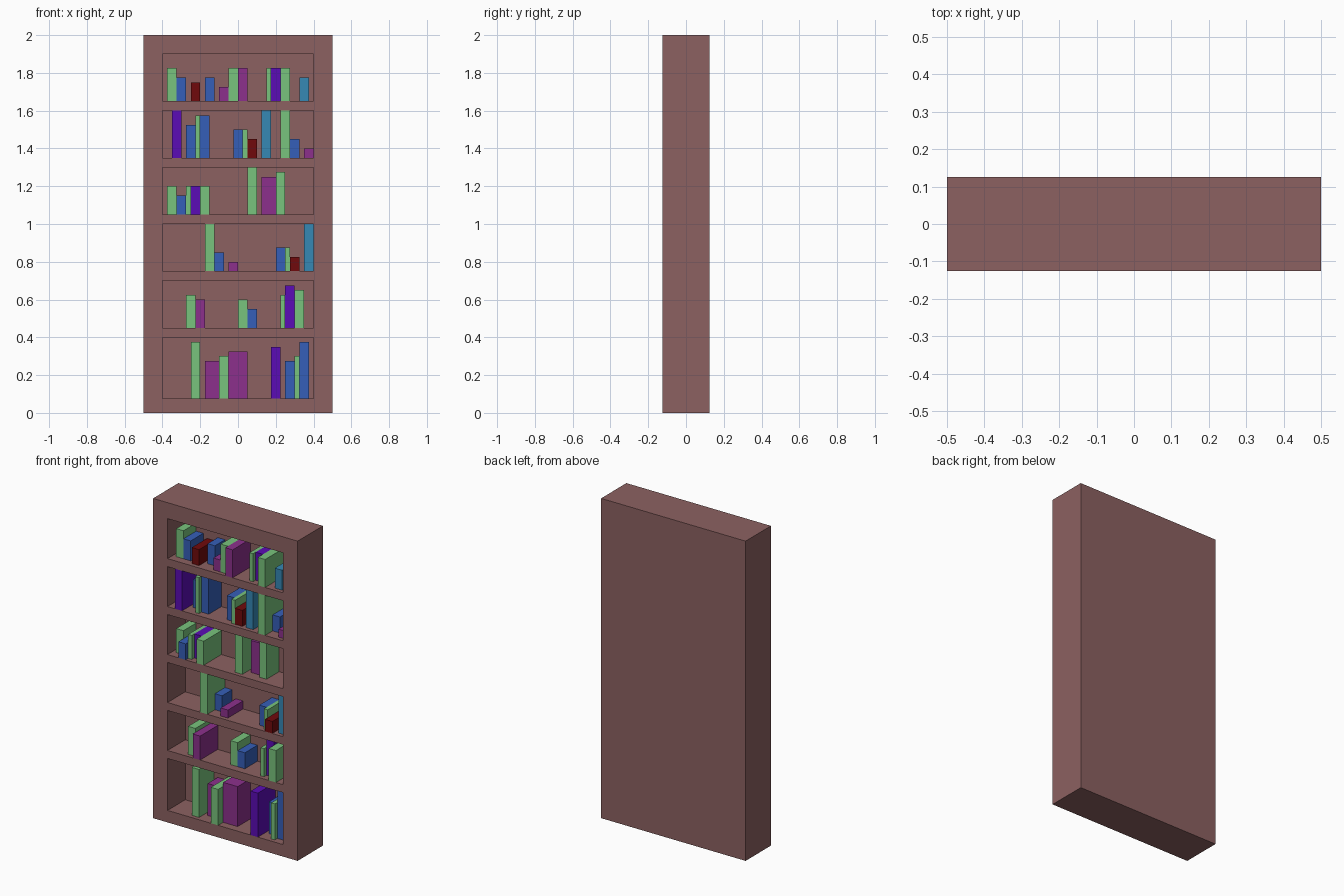
import bpy
import bmesh
from mathutils import Vector

cube = bpy.data.objects.get("Cube")
if cube:
    bpy.data.objects.remove(cube, do_unlink=True)

UNIT = 0.025        # every board and book snaps to this step
FRONT = -0.125      # front plane of the case
RECESS = 7 * UNIT   # depth of the shelf openings
SHELVES = {         # floor and ceiling of each opening, in steps
    "bottom": (3, 16), "second": (18, 28), "third": (30, 40),
    "fourth": (42, 52), "fifth": (54, 64), "top": (66, 76),
}


def linear(c):
    c /= 255
    return c / 12.92 if c <= 0.04045 else ((c + 0.055) / 1.055) ** 2.4


def make_material(name, red, green, blue):
    mat = bpy.data.materials.new(name)
    colour = (linear(red), linear(green), linear(blue), 1)
    mat.diffuse_color = colour
    mat.use_nodes = True
    mat.node_tree.nodes["Principled BSDF"].inputs["Base Color"].default_value = colour
    return mat


materials = {
    "wood": make_material("brown wood", 140, 97, 97),
    "green": make_material("green cover", 121, 196, 125),
    "blue": make_material("blue cover", 53, 95, 184),
    "purple": make_material("purple cover", 140, 48, 140),
    "violet": make_material("violet cover", 91, 12, 182),
    "red": make_material("dark red cover", 112, 10, 12),
    "teal": make_material("light blue cover", 54, 136, 181),
}


def box_mesh(low, high):
    low, high = Vector(low), Vector(high)
    bm = bmesh.new()
    bmesh.ops.create_cube(bm, size=1)
    bmesh.ops.scale(bm, vec=high - low, verts=bm.verts)
    bmesh.ops.translate(bm, vec=(low + high) / 2, verts=bm.verts)
    return bm


def add_object(name, bm, colour):
    mesh = bpy.data.meshes.new(name)
    bm.to_mesh(mesh)
    bm.free()
    mesh.materials.append(materials[colour])
    obj = bpy.data.objects.new(name, mesh)
    bpy.context.collection.objects.link(obj)
    return obj


# Case: a solid block whose front is divided, then pushed in at each opening
case = box_mesh((-0.5, FRONT, 0), (0.5, -FRONT, 2))


def cut(point, normal):
    bmesh.ops.bisect_plane(case, geom=case.verts[:] + case.edges[:] + case.faces[:],
                           plane_co=point, plane_no=normal)


for side in (-1, 1):
    cut((side * 0.4, 0, 0), (1, 0, 0))
for limits in SHELVES.values():
    for level in limits:
        cut((0, 0, level * UNIT), (0, 0, 1))


def is_opening(face):
    centre = face.calc_center_median()
    return (face.normal.y < -0.9 and abs(centre.x) < 0.4 and
            any(a * UNIT < centre.z < b * UNIT for a, b in SHELVES.values()))


case.normal_update()
openings = [f for f in case.faces if is_opening(f)]
bmesh.ops.inset_individual(case, faces=openings, thickness=0, depth=-RECESS)
add_object("bookcase_frame", case, "wood")


# Books: left edge, height and setback from the front, all in steps
def fill_shelf(shelf, *books):
    floor = SHELVES[shelf][0]
    for number, (colour, left, height, setback, *width) in enumerate(books, 1):
        right = left + (width[0] if width else 2)
        bm = box_mesh((left * UNIT, FRONT + setback * UNIT, floor * UNIT),
                      (right * UNIT, FRONT + RECESS, (floor + height) * UNIT))
        add_object(f"{shelf}_shelf_{colour}_book_{number}", bm, colour)


fill_shelf("bottom",
           ("green", -10, 12, 1), ("purple", -7, 8, 3, 3), ("green", -4, 9, 0),
           ("purple", -2, 10, 2, 4), ("violet", 7, 11, 0), ("blue", 10, 8, 3),
           ("green", 12, 9, 1, 1), ("blue", 13, 12, 2))
fill_shelf("second",
           ("green", -11, 7, 1), ("purple", -9, 6, 0), ("green", 0, 6, 2),
           ("blue", 2, 4, 2), ("green", 9, 7, 1, 1), ("violet", 10, 9, 2),
           ("green", 12, 8, 0))
fill_shelf("third",
           ("green", -7, 10, 0), ("blue", -5, 4, 3), ("purple", -2, 2, 1),
           ("blue", 8, 5, 2), ("green", 10, 5, 1, 1), ("red", 11, 3, 0),
           ("teal", 14, 10, 1))
fill_shelf("fourth",
           ("green", -15, 6, 2), ("blue", -13, 4, 0), ("green", -11, 6, 1, 1),
           ("violet", -10, 6, 2), ("green", -8, 6, 0), ("green", 2, 10, 1),
           ("purple", 5, 8, 3, 3), ("green", 8, 9, 2))
fill_shelf("fifth",
           ("violet", -14, 10, 0), ("blue", -11, 7, 3), ("green", -9, 9, 1, 1),
           ("blue", -8, 9, 2), ("blue", -1, 6, 2), ("green", 1, 6, 1, 1),
           ("red", 2, 4, 1), ("teal", 5, 10, 1), ("green", 9, 10, 0),
           ("blue", 11, 4, 3), ("purple", 14, 2, 1))
fill_shelf("top",
           ("green", -15, 7, 2), ("blue", -13, 5, 2), ("red", -10, 4, 1),
           ("blue", -7, 5, 3), ("purple", -4, 3, 1), ("green", -2, 7, 1),
           ("purple", 0, 7, 0), ("green", 6, 7, 1, 1), ("violet", 7, 7, 2),
           ("green", 9, 7, 0), ("teal", 13, 5, 1))
